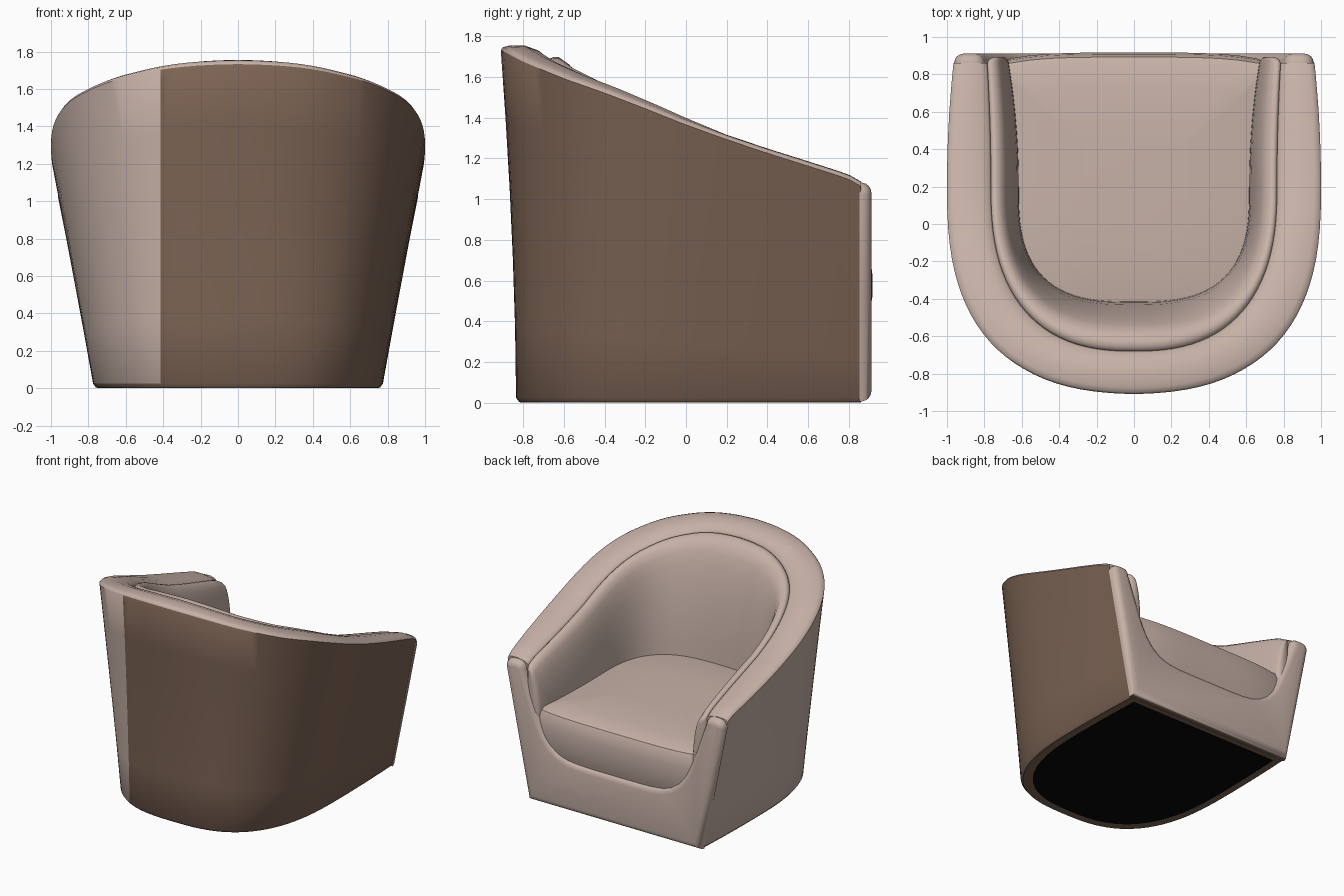
import bpy, bmesh, math
from mathutils import Vector

if "Cube" in bpy.data.objects:
    bpy.data.objects.remove(bpy.data.objects["Cube"])


def material(name, rgb):
    m = bpy.data.materials.new(name)
    m.diffuse_color = (*rgb, 1)
    m.use_nodes = True
    m.node_tree.nodes["Principled BSDF"].inputs["Base Color"].default_value = m.diffuse_color
    return m


BEIGE = material("beige upholstery", (0.565, 0.44, 0.385))
BROWN = material("brown outer cover", (0.205, 0.128, 0.09))
BLACK = material("black underside", (0.002, 0.002, 0.002))


def finish(name, bm, mats, angle=42):
    me = bpy.data.meshes.new(name)
    bm.to_mesh(me)
    bm.free()
    for m in mats:
        me.materials.append(m)
    ob = bpy.data.objects.new(name, me)
    bpy.context.collection.objects.link(ob)
    bpy.ops.object.select_all(action='DESELECT')
    ob.select_set(True)
    bpy.context.view_layer.objects.active = ob
    bpy.ops.object.shade_smooth_by_angle(angle=math.radians(angle))
    return ob


def tube(sections, rule=lambda j: 0):
    """Solid skinned through closed sections, capped at both ends."""
    bm = bmesh.new()
    rows = [[bm.verts.new(p) for p in s] for s in sections]
    n = len(rows[0])
    for a, b in zip(rows, rows[1:]):
        for j in range(n):
            k = (j + 1) % n
            bm.faces.new((a[j], a[k], b[k], b[j])).material_index = rule(j)
    bm.faces.new(rows[0])
    bm.faces.new(rows[-1])
    bmesh.ops.recalc_face_normals(bm, faces=bm.faces[:])
    return bm


STRAIGHT, ARC, YC = 12, 48, 0.2


def u_curve(w, h, n, w_front, y_front, peak=0.0):
    """U-shaped plan: straight arms, super-elliptic back with a slight middle peak."""
    arm = []
    for i in range(STRAIGHT):
        t = i / STRAIGHT
        arm.append(Vector((w + (w_front - w) * (1 - t) ** 2, y_front + (YC - y_front) * t, 0)))
    arc = []
    for i in range(ARC + 1):
        a = math.pi * i / ARC
        c, s = math.cos(a), max(0.0, math.sin(a))
        x = math.copysign(w * abs(c) ** (2 / n), c)
        arc.append(Vector((x, YC - h * s ** (2 / n) - peak * max(0, 1 - abs(x) / 0.6), 0)))
    return arm + arc + [Vector((-p.x, p.y, 0)) for p in reversed(arm)]


RIM = [(-0.92, 1.738), (-0.8, 1.675), (-0.6, 1.592), (-0.4, 1.522), (-0.2, 1.445),
       (0, 1.365), (0.2, 1.293), (0.4, 1.226), (0.6, 1.163), (0.75, 1.115),
       (0.81, 1.093), (0.84, 1.078), (0.87, 1.056)]


def rim_height(y):
    for (a, za), (b, zb) in zip(RIM, RIM[1:]):
        if y <= b:
            return za + (zb - za) * (y - a) / (b - a)
    return RIM[-1][1]


def at(p, z):
    return Vector((p.x, p.y, z))


top = u_curve(1.0, 1.09, 2.6, 0.965, 0.86, 0.02)
base = u_curve(0.775, 1.035, 2.8, 0.758, 0.86)
foot = u_curve(0.76, 1.02, 2.8, 0.743, 0.86)
inner = u_curve(0.69, 0.95, 2.7, 0.67, 0.86)
seam = u_curve(0.765, 0.88, 2.5, 0.785, 0.86)
seat = u_curve(0.61, 0.605, 2.9, 0.665, 0.86)

# Outer shell with the rolled rim, and the inner pad, station by station
shell, pad = [], []
for o, t, f, b, s, e in zip(base, top, foot, inner, seam, seat):
    zt = rim_height(t.y)
    w = max(0.0, (YC - s.y) / 0.88)
    sec = [at(b, 0.004), at(f, 0.004), at(o, 0.025)]
    for q in (0.2, 0.4, 0.6, 0.8, 1.0):
        sec.append(Vector((o.x + (t.x - o.x) * q, o.y + (t.y - o.y) * q ** (1 + 0.7 * w),
                           0.025 + (zt - 0.025) * q)))
    for q, dz in ((0.04, 0.013), (0.15, 0.021), (0.5, 0.023), (0.8, 0.013 - 0.015 * w),
                  (0.96, 0.0 - 0.03 * w), (1, -0.012 - 0.035 * w)):
        sec.append(at(t.lerp(s, q), zt + dz))
    shell.append(sec)
    zp = zt - 0.035 * w
    sec = [at(s, 0.55), at(s, zp - 0.02)]
    for q, drop in ((0.03, 0.008), (0.1, 0.0), (0.2, 0.0)):
        sec.append(at(s.lerp(e, q), zp - drop))
    for u in (0.25, 0.42, 0.57, 0.7, 0.82, 0.91, 0.97, 1.0):
        z = 0.72 + (zp - 0.72) * (1 - u ** 2) ** 0.6
        sec.append(at(s.lerp(e, 0.2 + 0.77 * u), z))
    sec.append(at(e, 0.55))
    pad.append(sec)

# Shell wall: brown, except the part left of a straight vertical seam
SPLIT = -0.415
bm = tube(shell, lambda j: 1 if j < 7 else 0)
bmesh.ops.bisect_plane(bm, geom=bm.verts[:] + bm.edges[:] + bm.faces[:], dist=1e-5,
                       plane_co=(SPLIT, 0, 0), plane_no=(1, 0, 0))
for f in bm.faces:
    c = f.calc_center_median()
    if c.x < SPLIT and c.z > 0.026:
        f.material_index = 0
finish("outer_shell", bm, [BEIGE, BROWN])


# Inner pad with rounded front ends
def dome(sec, k, dy):
    c = sum(sec, Vector()) / len(sec)
    return [Vector((c.x + (p.x - c.x) * k, p.y + dy, c.z + (p.z - c.z) * (0.5 + k / 2))) for p in sec]


ends = [(0.35, 0.034), (0.7, 0.026), (0.9, 0.014)]
pad = [dome(pad[0], *e) for e in ends] + pad + [dome(pad[-1], *e) for e in reversed(ends)]
finish("inner_pad", tube(pad), [BEIGE], 60)

# Seat cushion with a crowned top and a front that bulges in the middle
rings = []
for k, yf, z in ((1, 0.86, 0.3), (1, 0.9, 0.42), (1, 0.917, 0.53), (1, 0.917, 0.62),
                 (1, 0.908, 0.69), (1, 0.892, 0.728), (0.985, 0.865, 0.743), (0.8, 0.85, 0.765), (0.4, 0.83, 0.775)):
    ring = []
    wf = 0.68
    plan = u_curve(0.68, 0.68, 3.0, wf, yf - 0.035)
    plan += [Vector((wf * x, yf - 0.035 * abs(x) ** 4, 0)) for x in (i / 6 for i in range(-5, 6))]
    for p in plan:
        y = YC + (p.y - YC) * k
        ring.append(Vector((p.x * k, y, z + 0.025 * (0.9 - y) / 1.3)))
    rings.append(ring)
finish("seat_cushion", tube(rings), [BEIGE])

# Front panel: both arm fronts joined by a dipped apron, with a rounded front edge
half = [(0.758, 0.006), (0.862, 0.52)]
for cx, a0 in ((0.9, 0), (0.858, 90)):
    for i in range(5):
        a = math.radians(a0 + 22.5 * i)
        half.append((cx + 0.062 * math.cos(a), 1.02 + 0.062 * math.sin(a)))
half.append((0.745, 0.88))
for i in range(10, 0, -1):
    x = 0.69 * math.sin(math.pi / 2 * i / 10)
    half.append((x, 0.40 + 0.33 * (x / 0.69) ** 6))
outline = [Vector(p) for p in half + [(0, 0.40)] + [(-x, z) for x, z in reversed(half)]]


def inset(loop, d):
    out = []
    for i, p in enumerate(loop):
        a = (p - loop[i - 1]).normalized()
        b = (loop[(i + 1) % len(loop)] - p).normalized()
        na, nb = Vector((-a.y, a.x)), Vector((-b.y, b.x))
        out.append(p + (na + nb) * d / (1 + na.dot(nb)))
    return out


loops = []
for d, y in ((0, 0.852), (0.001, 0.866), (0.006, 0.883), (0.016, 0.897), (0.031, 0.907), (0.05, 0.911)):
    loops.append([Vector((p.x, y, p.y)) for p in inset(outline, d)])
bm = tube(loops)
bm.normal_update()
for f in bm.faces:
    f.material_index = 1 if f.normal.z < -0.9 else 0
finish("front_panel", bm, [BEIGE, BROWN])

# Base border and black underside
border = u_curve(0.755, 1.015, 2.8, 0.738, 0.86)
plate = u_curve(0.70, 0.955, 2.7, 0.685, 0.815)
finish("base_border", tube([[at(p, z) for p in border] for z in (0.002, 0.007)]), [BROWN])
finish("underside", tube([[at(p, z) for p in plate] for z in (0.0, 0.005)]), [BLACK])
